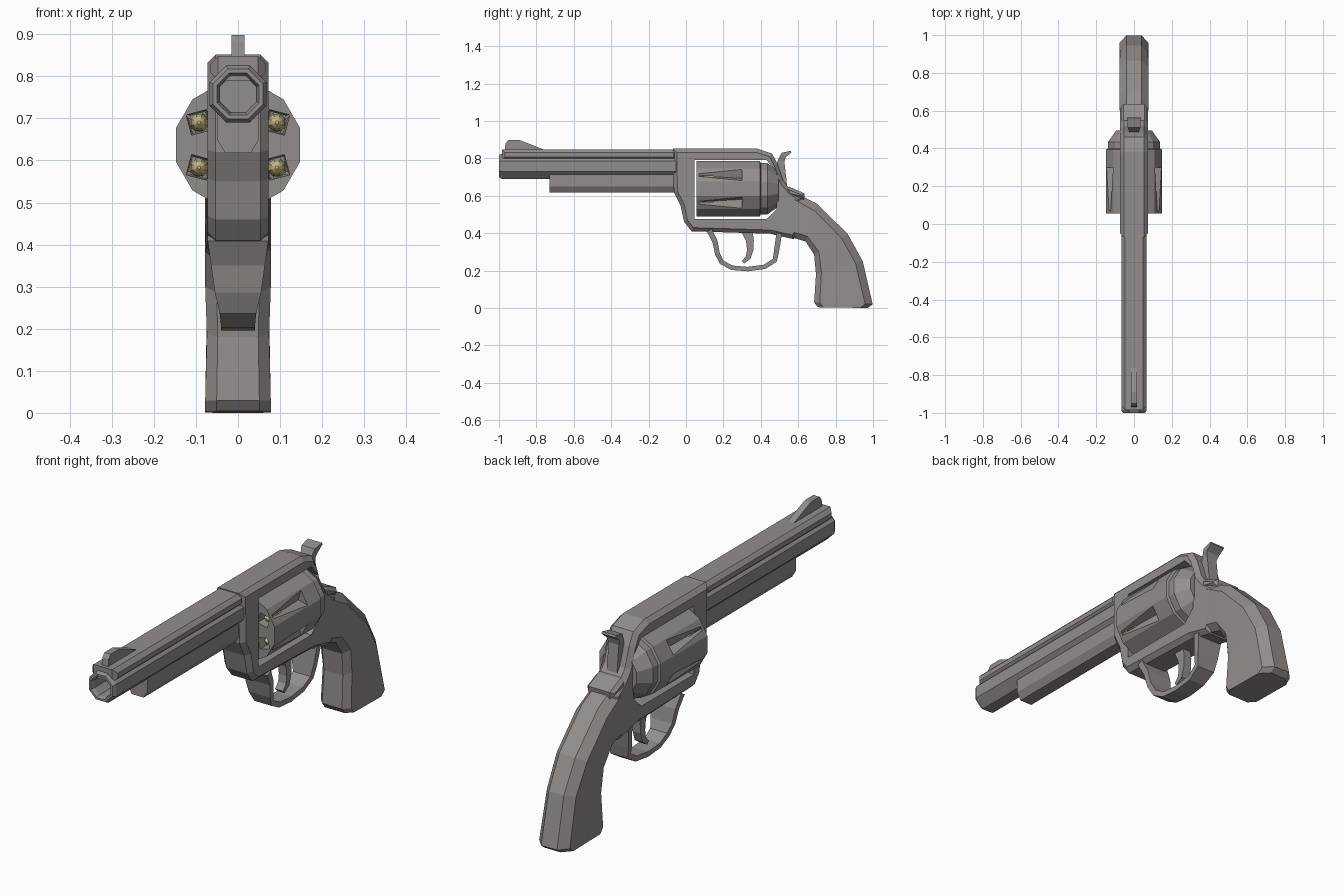
import bpy, bmesh, math
from mathutils import Vector

if "Cube" in bpy.data.objects:
    bpy.data.objects.remove(bpy.data.objects["Cube"])


def material(name, color):
    m = bpy.data.materials.new(name)
    m.diffuse_color = (*color, 1)
    m.use_nodes = True
    m.node_tree.nodes["Principled BSDF"].inputs["Base Color"].default_value = m.diffuse_color
    return m


STEEL = material("steel grey", (0.29, 0.27, 0.262))
BRASS = material("brass", (0.60, 0.50, 0.23))


def finish(name, bm, mat):
    bmesh.ops.recalc_face_normals(bm, faces=bm.faces)
    me = bpy.data.meshes.new(name)
    bm.to_mesh(me)
    bm.free()
    me.materials.append(mat)
    ob = bpy.data.objects.new(name, me)
    bpy.context.collection.objects.link(ob)
    return ob


def loft(name, rings, mat=STEEL):
    """Skin a list of equal-length point rings and cap both ends."""
    bm = bmesh.new()
    vs = [[bm.verts.new(p) for p in r] for r in rings]
    n = len(vs[0])
    for a, b in zip(vs, vs[1:]):
        for i in range(n):
            j = (i + 1) % n
            bm.faces.new((a[i], a[j], b[j], b[i]))
    bm.faces.new(vs[0])
    bm.faces.new(vs[-1])
    return finish(name, bm, mat)


def ring(n, r, y, z, x=0.0, turn=0.5):
    """Polygon ring around the y axis; turn is in fractions of a side."""
    return [(x + r * math.cos((i + turn) * math.tau / n), y,
             z + r * math.sin((i + turn) * math.tau / n)) for i in range(n)]


def prism(name, pts, half, bevel=0.0):
    """Side profile (y, z) extruded across x, with bevelled rims."""
    bm = bmesh.new()
    f = bm.faces.new([bm.verts.new((-half, y, z)) for y, z in pts])
    ext = bmesh.ops.extrude_face_region(bm, geom=[f], use_keep_orig=True)["geom"]
    for v in ext:
        if isinstance(v, bmesh.types.BMVert):
            v.co.x = half
    bmesh.ops.recalc_face_normals(bm, faces=bm.faces)
    if bevel:
        rims = [e for e in bm.edges if abs(e.verts[0].co.x - e.verts[1].co.x) < 1e-6]
        bmesh.ops.bevel(bm, geom=rims, offset=bevel, segments=1, affect='EDGES')
    return finish(name, bm, STEEL)


def strip(name, path):
    """Band following (y, z, thickness, half width) stations."""
    rings = []
    for i, (y, z, t, w) in enumerate(path):
        a, b = path[max(i - 1, 0)], path[min(i + 1, len(path) - 1)]
        d = Vector((b[0] - a[0], b[1] - a[1])).normalized() * t / 2
        ny, nz = -d.y, d.x
        rings.append([(-w, y + ny, z + nz), (w, y + ny, z + nz),
                      (w, y - ny, z - nz), (-w, y - ny, z - nz)])
    return loft(name, rings)


def cut(ob, cutters):
    bpy.context.view_layer.objects.active = ob
    for c in cutters:
        m = ob.modifiers.new("cut", 'BOOLEAN')
        m.operation, m.solver, m.object = 'DIFFERENCE', 'EXACT', c
        bpy.ops.object.modifier_apply(modifier=m.name)
        bpy.data.objects.remove(c)


# Barrel with a recessed bore, top rib, lower rod housing and front sight
BZ = 0.758
loft("barrel", [ring(8, r, y, BZ) for r, y in (
    (0.073, -0.05), (0.073, -0.985), (0.064, -1.0), (0.054, -1.0),
    (0.048, -0.985), (0.046, -0.85))])
prism("barrel_rib", [(-0.985, 0.79), (-0.985, 0.848), (-0.05, 0.848), (-0.05, 0.79)],
      0.065, 0.018)
loft("rod_housing", [[(x, y, z) for x, z in (
    (-0.05, 0.72), (-0.05, 0.65), (-0.03, 0.618), (0.03, 0.618), (0.05, 0.65), (0.05, 0.72))]
    for y in (-0.73, -0.05)])
prism("front_sight", [(-0.97, 0.84), (-0.965, 0.88), (-0.95, 0.898), (-0.89, 0.898),
                      (-0.76, 0.847), (-0.76, 0.84)], 0.016)

# Frame with an open window for the cylinder
frame = prism("frame", [
    (-0.07, 0.852), (0.38, 0.852), (0.46, 0.825), (0.49, 0.77), (0.52, 0.68),
    (0.56, 0.63), (0.62, 0.59), (0.62, 0.42), (0.575, 0.368), (0.45, 0.397),
    (0.03, 0.41), (-0.01, 0.46), (-0.03, 0.55), (-0.065, 0.62)], 0.073, 0.02)
cut(frame, [prism("window_cutter", [
    (0.045, 0.475), (0.43, 0.475), (0.485, 0.53), (0.485, 0.73), (0.43, 0.79),
    (0.045, 0.79)], 0.2)])

# Cylinder: twelve sides, six flutes and six chambers with rounds
CZ = 0.637
cylinder = loft("cylinder", [ring(12, r, y, CZ) for r, y in (
    (0.153, 0.055), (0.153, 0.395), (0.142, 0.40), (0.142, 0.435), (0.098, 0.495))])
cutters = []
for k in range(6):
    a = math.radians(30 + 60 * k)
    c, s = math.cos(a), math.sin(a)

    def diamond(y, dist, r, wide=1.0):
        return [(c * (dist + r * u) - s * r * v * wide, y,
                 CZ + s * (dist + r * u) + c * r * v * wide)
                for u, v in ((1, 0), (0, 1), (-1, 0), (0, -1))]
    cutters.append(loft("flute_cutter", [diamond(0.07, 0.165, 0.026), diamond(0.30, 0.165, 0.052)]))
    cutters.append(loft("chamber_cutter", [diamond(0.04, 0.107, 0.036), diamond(0.15, 0.107, 0.03)]))
    loft("round_%d" % (k + 1), [ring(8, r, y, CZ + s * 0.107, c * 0.107) for r, y in (
        (0.004, 0.07), (0.014, 0.08), (0.021, 0.10), (0.024, 0.16))], BRASS)
cut(cylinder, cutters)

# Trigger guard, wide where it meets the frame
strip("trigger_guard", [
    (0.125, 0.415, 0.03, 0.072), (0.155, 0.355, 0.028, 0.064), (0.168, 0.29, 0.026, 0.055),
    (0.19, 0.245, 0.026, 0.043), (0.245, 0.215, 0.024, 0.04), (0.33, 0.208, 0.024, 0.04),
    (0.42, 0.220, 0.024, 0.04), (0.475, 0.255, 0.026, 0.045), (0.485, 0.31, 0.028, 0.055),
    (0.50, 0.41, 0.03, 0.066)])
strip("trigger", [
    (0.325, 0.415, 0.06, 0.02), (0.342, 0.36, 0.042, 0.02), (0.343, 0.31, 0.034, 0.02),
    (0.333, 0.27, 0.028, 0.02), (0.305, 0.245, 0.018, 0.02)])

# Hammer with a curved thumb spur
strip("hammer", [
    (0.50, 0.66, 0.08, 0.026), (0.505, 0.73, 0.055, 0.026), (0.508, 0.785, 0.036, 0.026),
    (0.522, 0.818, 0.032, 0.034), (0.562, 0.836, 0.010, 0.036)])

# Raised lip behind the hammer
prism("backstrap_lip", [(0.535, 0.648), (0.56, 0.645), (0.635, 0.612), (0.63, 0.58), (0.54, 0.60)],
      0.07, 0.015)

# Grip: eight-sided sections between front and back edges
grip_stations = [
    ((0.575, 0.375), (0.575, 0.622), 0.074), ((0.64, 0.355), (0.70, 0.557), 0.078),
    ((0.685, 0.285), (0.865, 0.395), 0.078), ((0.695, 0.18), (0.945, 0.25), 0.074),
    ((0.685, 0.03), (0.998, 0.02), 0.078), ((0.705, 0.004), (0.972, 0.0), 0.078)]
rings = []
for f, b, w in grip_stations:
    f, b = Vector(f), Vector(b)
    d = (b - f).normalized()
    right = [(w * 0.65, f), (w, f + d * 0.03), (w, b - d * 0.04), (w * 0.52, b)]
    rings.append([(x, p.x, p.y) for x, p in right] +
                 [(-x, p.x, p.y) for x, p in reversed(right)])
loft("grip", rings)
